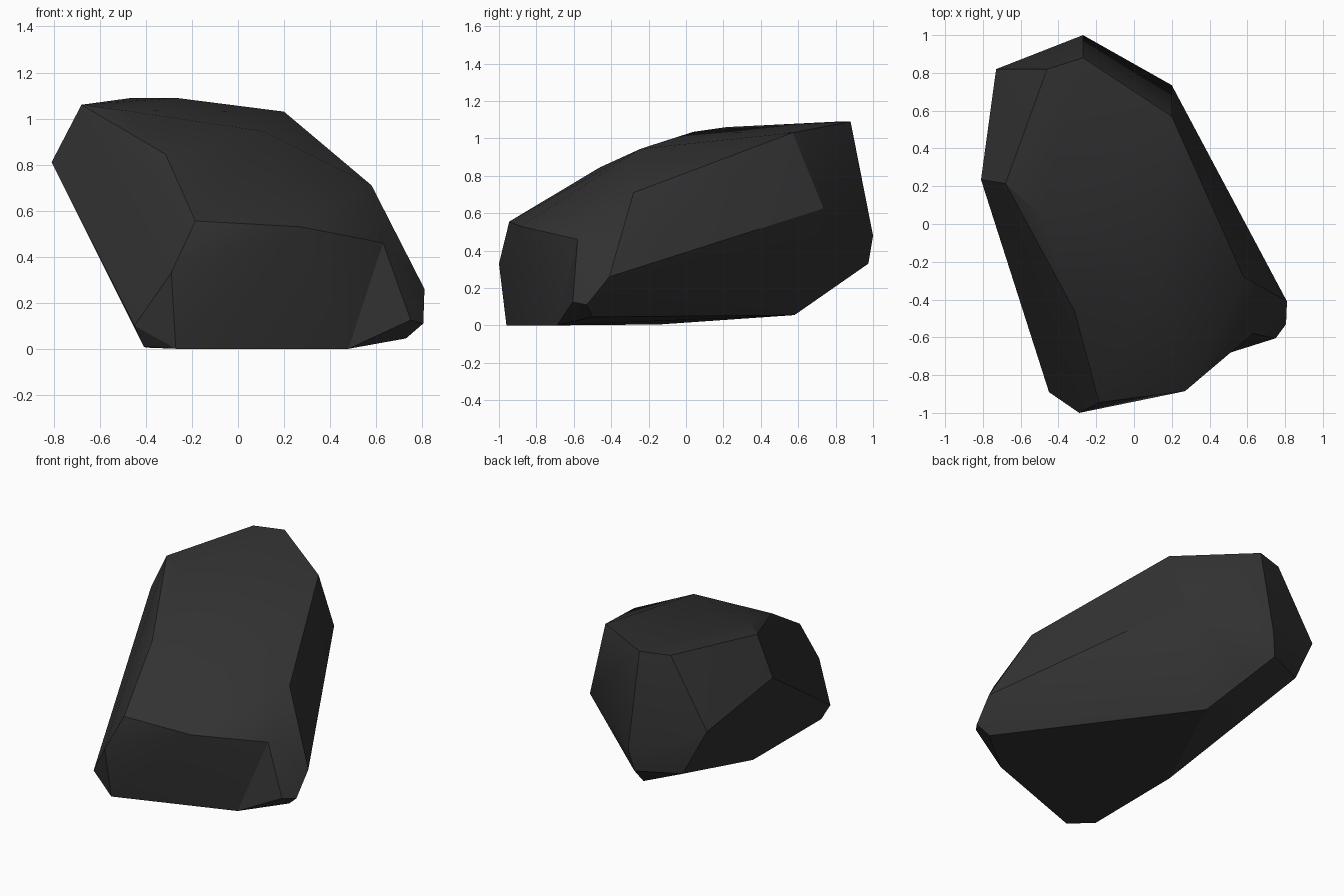
import bpy, bmesh, math

if "Cube" in bpy.data.objects:
    bpy.data.objects.remove(bpy.data.objects["Cube"])

# Boulder corners, grouped by region
top = [(-.27, .88, 1.09), (-.46, .82, 1.09), (-.68, .215, 1.06), (-.49, .04, 1.035),
       (.20, .57, 1.03), (.11, -.24, .945), (-.315, -.46, .845), (.58, -.28, .71)]
front = [(-.185, -.945, .555), (-.29, -1, .33), (-.45, -.89, .10)]
sides = [(.81, -.41, .26), (.805, -.53, .11), (.20, .735, .625), (-.81, .235, .81)]
back = [(-.27, 1, .48), (-.73, .82, .65), (-.30, .975, .33), (-.57, .85, .335), (-.18, .83, .27)]
base = [(-.09, .58, .055), (.73, -.50, .045), (-.27, -.96, 0),
        (-.41, -.85, .01), (-.40, -.14, .005)]
# Corners around the shallow notch at the front right
notch = [(.27, -.885, .53), (.75, -.605, .125), (.63, -.58, .46), (.48, -.69, 0)]

bm = bmesh.new()
notch_verts = [bm.verts.new(p) for p in notch]
for p in top + front + sides + back + base:
    bm.verts.new(p)
bmesh.ops.convex_hull(bm, input=bm.verts[:])
bmesh.ops.delete(bm, geom=[v for v in bm.verts if not v.link_faces], context='VERTS')

# Turn the bridging edge inward to open the notch
brow, toe = notch_verts[:2]
if brow.is_valid and toe.is_valid:
    edge = bm.edges.get((brow, toe))
    if edge:
        bmesh.utils.edge_rotate(edge)
bmesh.ops.recalc_face_normals(bm, faces=bm.faces[:])

mesh = bpy.data.meshes.new("boulder")
bm.to_mesh(mesh)
bm.free()
boulder = bpy.data.objects.new("boulder", mesh)
bpy.context.collection.objects.link(boulder)

# Dark stone colour
stone = bpy.data.materials.new("dark stone")
stone.diffuse_color = (.032, .032, .032, 1)
stone.use_nodes = True
stone.node_tree.nodes["Principled BSDF"].inputs["Base Color"].default_value = stone.diffuse_color
mesh.materials.append(stone)

# Soft shading over shallow angles, crisp main ridges
bpy.context.view_layer.objects.active = boulder
boulder.select_set(True)
bpy.ops.object.shade_smooth_by_angle(angle=math.radians(25))
